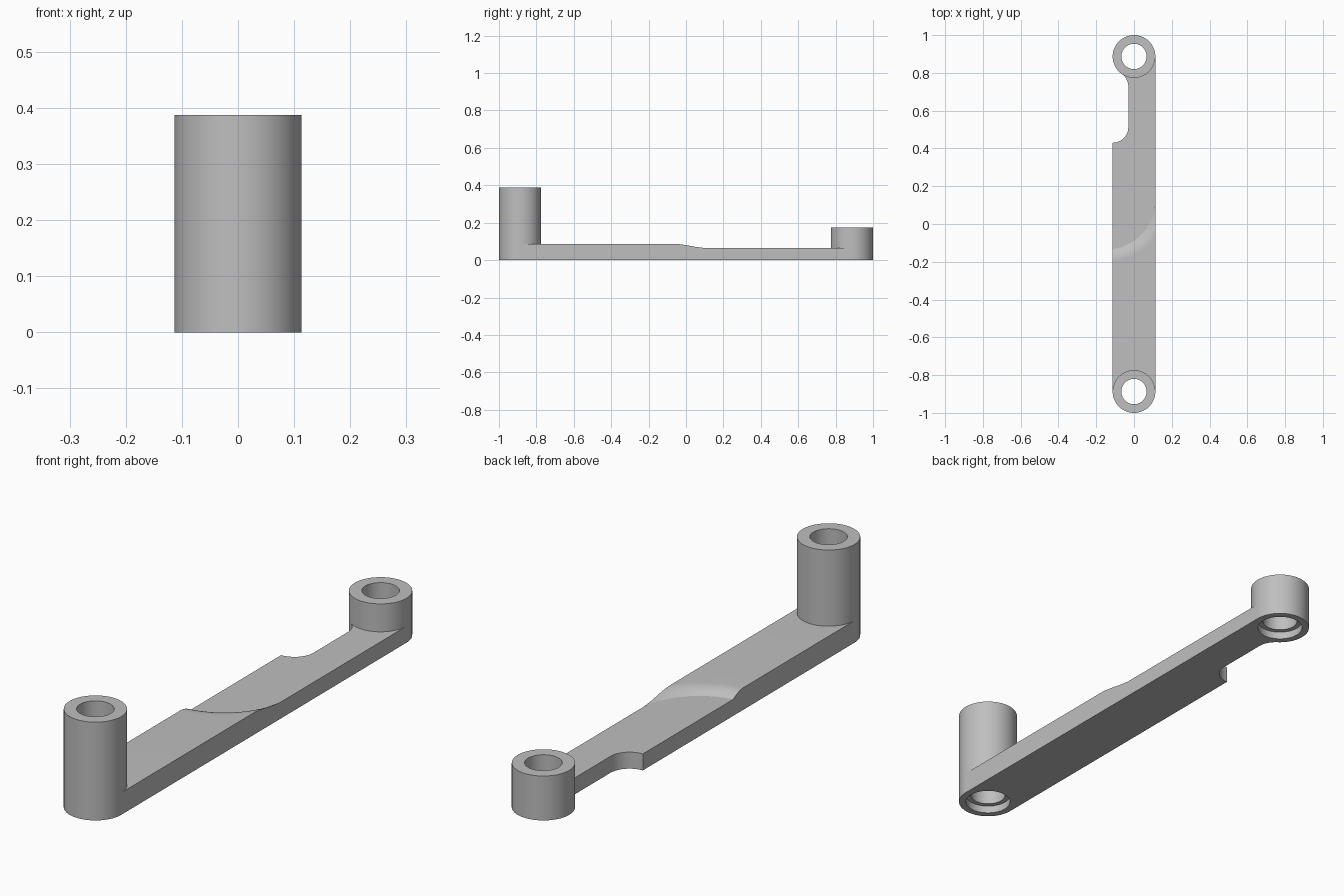
import bpy, bmesh, math

cube = bpy.data.objects.get("Cube")
if cube:
    bpy.data.objects.remove(cube)

R, HOLE, BORE, BORE_DEPTH = 0.113, 0.067, 0.086, 0.03   # post radii
POST_Y = 0.887
HIGH, LOW = 0.087, 0.065                               # arm thicknesses

grey = bpy.data.materials.new("plain grey")
grey.use_nodes = True
grey.diffuse_color = (0.52, 0.52, 0.52, 1)
grey.node_tree.nodes["Principled BSDF"].inputs["Base Color"].default_value = (0.52, 0.52, 0.52, 1)


def finish(bm, name):
    bmesh.ops.recalc_face_normals(bm, faces=bm.faces)
    mesh = bpy.data.meshes.new(name)
    bm.to_mesh(mesh)
    bm.free()
    mesh.materials.append(grey)
    obj = bpy.data.objects.new(name, mesh)
    bpy.context.collection.objects.link(obj)
    bpy.ops.object.select_all(action='DESELECT')
    obj.select_set(True)
    bpy.context.view_layer.objects.active = obj
    bpy.ops.object.shade_smooth_by_angle(angle=math.radians(30))
    return obj


def post(name, y, height, seg=80):
    """Hollow post with a counterbore underneath, turned from a profile."""
    profile = [(BORE, 0), (R, 0), (R, height), (HOLE, height), (HOLE, BORE_DEPTH), (BORE, BORE_DEPTH)]
    bm = bmesh.new()
    rings = []
    for i in range(seg):
        a = math.tau * i / seg
        rings.append([bm.verts.new((r * math.cos(a), y + r * math.sin(a), z)) for r, z in profile])
    n = len(profile)
    for i in range(seg):
        p, q = rings[i], rings[(i + 1) % seg]
        for j in range(n):
            k = (j + 1) % n
            bm.faces.new((p[j], q[j], q[k], p[k]))
    finish(bm, name)


def rim(x):
    """Distance from the middle at which the arm meets a post."""
    return POST_Y - math.sqrt(max(0, R * R - x * x))


# Rows across the arm: left edge x, y as a function of x, top height
rows = [(-R, lambda x: -rim(x), HIGH)]

# Curved step down, rounded at its upper edge
STEP_X, STEP_Y, R_IN, R_OUT = -0.15, 0.13, 0.265, 0.33
for i in range(9):
    t = i / 8
    r = R_OUT + (R_IN - R_OUT) * t
    rows.append((-R, lambda x, r=r: STEP_Y - math.sqrt(max(0, r * r - (x - STEP_X) ** 2)),
                 HIGH - (HIGH - LOW) * t * t))

# Side notch: two arcs, the second tangent to the back post
NOTCH_R = 0.083
arc1_y = 0.43 + NOTCH_R
arc2_y = POST_Y - math.sqrt((R + NOTCH_R) ** 2 - R * R)
end_angle = math.atan2(POST_Y - arc2_y, R)
for cy, a0, a1 in ((arc1_y, -math.pi / 2, 0), (arc2_y, 0, end_angle)):
    for i in range(13):
        a = a0 + (a1 - a0) * i / 12
        y = cy + NOTCH_R * math.sin(a)
        rows.append((-R + NOTCH_R * math.cos(a), lambda x, y=y: min(y, rim(x)), LOW))
rows.append((rows[-1][0], rim, LOW))

# Arm as a closed grid solid
COLS = 40
bm = bmesh.new()
top, bottom = [], []
for left, y_of, z in rows:
    t_row, b_row = [], []
    for c in range(COLS + 1):
        f = (1 + math.sin(math.pi * (c / COLS - 0.5))) / 2
        x = left + (R - left) * f
        t_row.append(bm.verts.new((x, y_of(x), z)))
        b_row.append(bm.verts.new((x, y_of(x), 0)))
    top.append(t_row)
    bottom.append(b_row)
for i in range(len(rows) - 1):
    for grid in (top, bottom):
        for c in range(COLS):
            bm.faces.new((grid[i][c], grid[i][c + 1], grid[i + 1][c + 1], grid[i + 1][c]))
    for c in (0, COLS):
        bm.faces.new((top[i][c], top[i + 1][c], bottom[i + 1][c], bottom[i][c]))
for i in (0, len(rows) - 1):
    for c in range(COLS):
        bm.faces.new((top[i][c], top[i][c + 1], bottom[i][c + 1], bottom[i][c]))
bmesh.ops.remove_doubles(bm, verts=bm.verts, dist=0.00001)
bmesh.ops.dissolve_degenerate(bm, edges=bm.edges, dist=0.00001)
finish(bm, "arm")

post("front_post", -POST_Y, 0.387)
post("back_post", POST_Y, 0.175)
